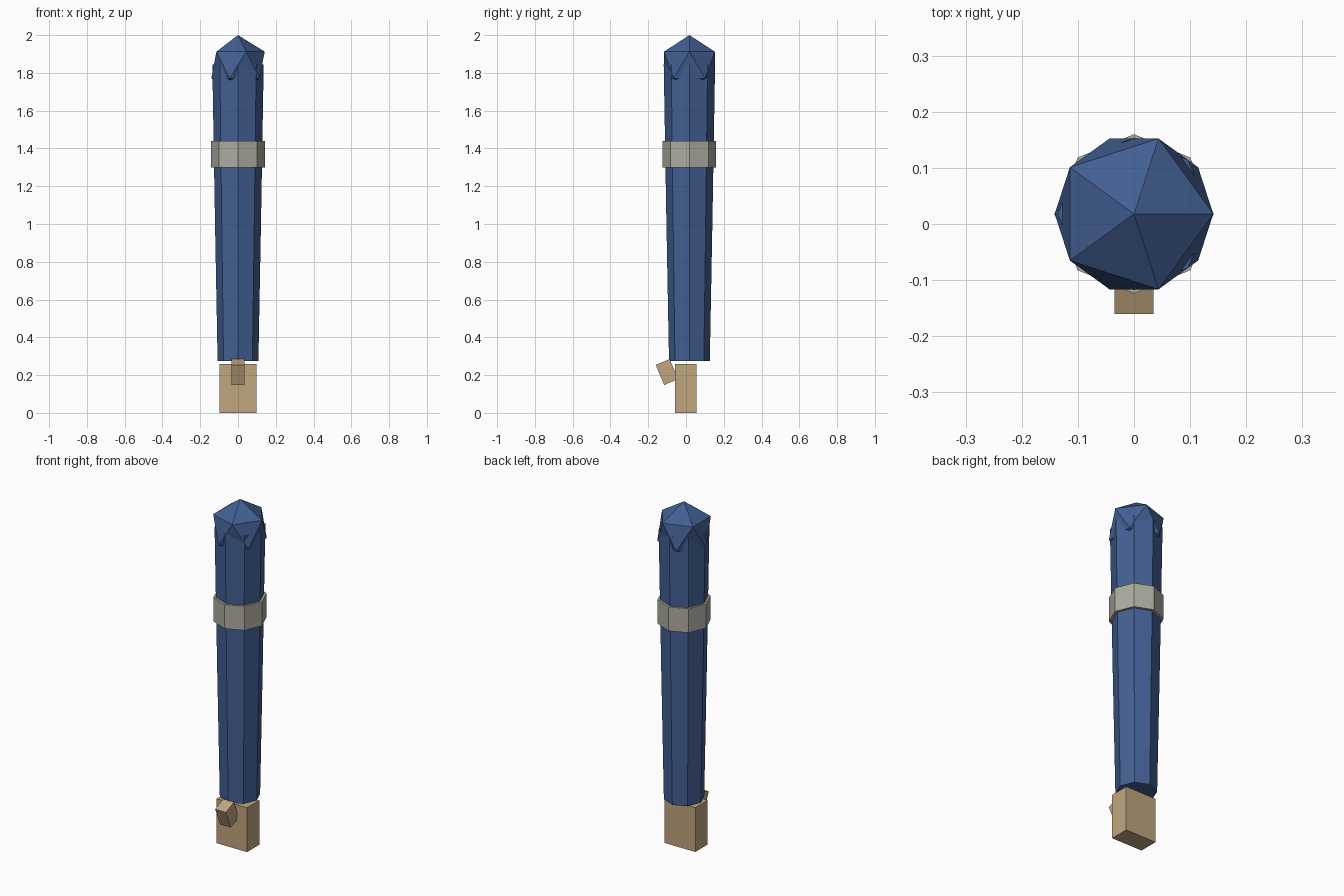
import bpy
import math

if "Cube" in bpy.data.objects:
    bpy.data.objects.remove(bpy.data.objects["Cube"])

AXIS_Y = 0.018  # the sleeve sits slightly behind the hand


def material(name, rgb):
    m = bpy.data.materials.new(name)
    m.diffuse_color = (*rgb, 1)
    m.use_nodes = True
    m.node_tree.nodes["Principled BSDF"].inputs["Base Color"].default_value = m.diffuse_color
    return m


cloth = material("blue_cloth", (0.055, 0.115, 0.29))
trim = material("grey_trim", (0.42, 0.41, 0.35))
skin = material("skin", (0.53, 0.38, 0.21))


def finish(name, mat):
    ob = bpy.context.object
    ob.name = name
    ob.data.materials.append(mat)
    return ob


def tube(name, z0, z1, r0, r1, mat):
    bpy.ops.mesh.primitive_cone_add(vertices=8, radius1=r0, radius2=r1, depth=z1 - z0,
                                    location=(0, AXIS_Y, (z0 + z1) / 2))
    return finish(name, mat)


def box(name, size, loc, tilt, mat):
    bpy.ops.mesh.primitive_cube_add(size=1, location=loc, rotation=(tilt, 0, 0))
    bpy.context.object.scale = size
    return finish(name, mat)


# Sleeve in two tapering sections, with a band around the upper one
tube("lower_sleeve", 0.275, 1.02, 0.108, 0.122, cloth)
tube("upper_sleeve", 1.02, 1.845, 0.122, 0.136, cloth)
tube("sleeve_band", 1.30, 1.44, 0.142, 0.142, trim)

# Faceted shoulder cap
bpy.ops.mesh.primitive_ico_sphere_add(subdivisions=1, radius=0.158,
                                      location=(0, AXIS_Y, 1.842))
finish("shoulder", cloth)

# Blocky hand and tilted thumb
box("hand", (0.197, 0.112, 0.258), (0, -0.001, 0.129), 0, skin)
box("thumb", (0.069, 0.08, 0.115), (0, -0.101, 0.2165), math.radians(23), skin)
